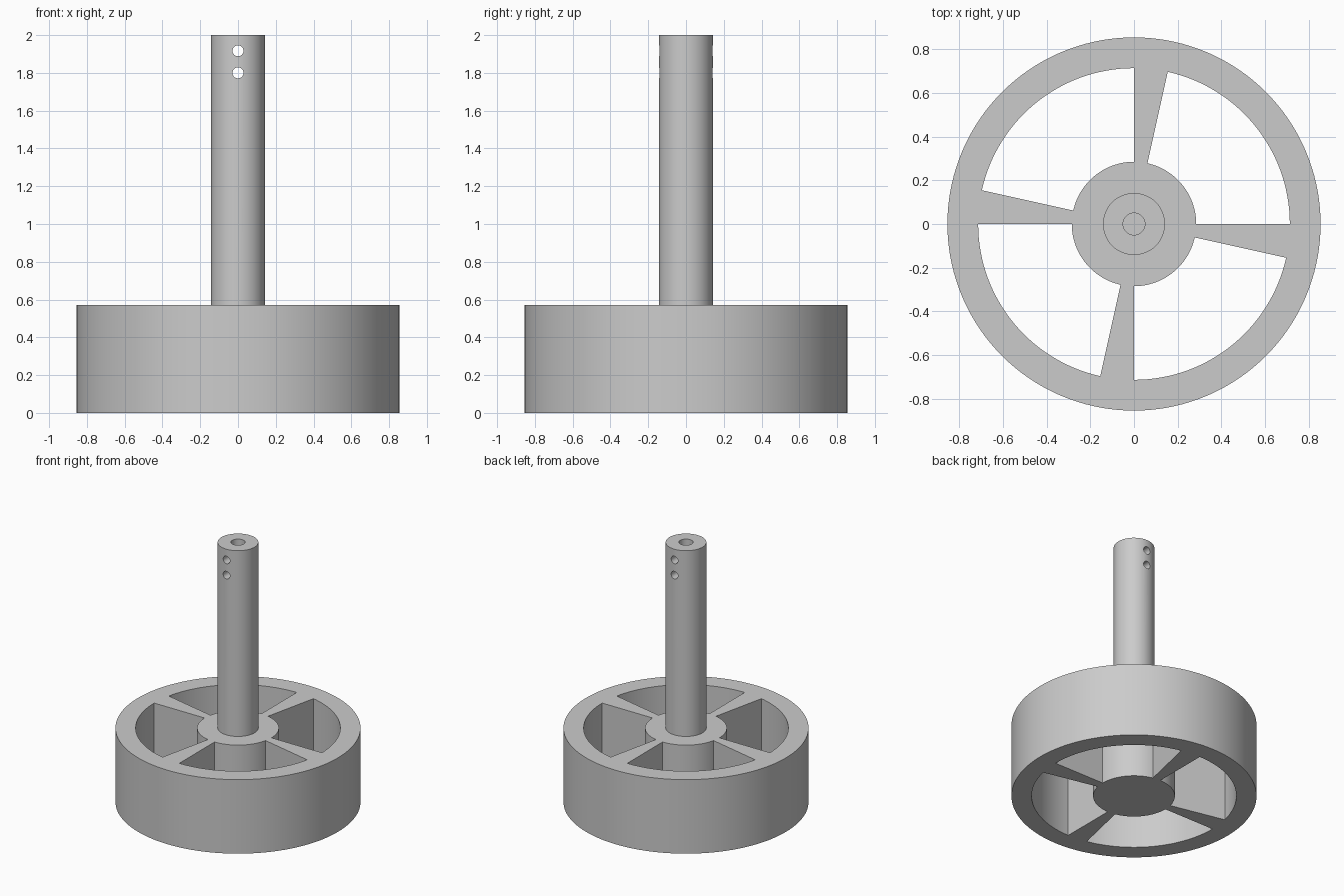
import bpy, bmesh
from math import radians, cos, sin, pi
from mathutils import Matrix, Vector

if "Cube" in bpy.data.objects:
    bpy.data.objects.remove(bpy.data.objects["Cube"])

RIM_OUT, RIM_IN, HUB = 0.855, 0.714, 0.285
HEIGHT, TOP = 0.57, 2.0
SHAFT, BORE, BORE_FLOOR = 0.142, 0.05, 1.715
STEP, OPENING = 2.5, 77.5  # degrees

grey = bpy.data.materials.new("plain grey")
grey.use_nodes = True
grey.diffuse_color = (0.6, 0.6, 0.6, 1)
grey.node_tree.nodes["Principled BSDF"].inputs["Base Color"].default_value = grey.diffuse_color


def add_object(name, bm):
    bmesh.ops.recalc_face_normals(bm, faces=bm.faces)
    mesh = bpy.data.meshes.new(name)
    bm.to_mesh(mesh)
    bm.free()
    mesh.materials.append(grey)
    obj = bpy.data.objects.new(name, mesh)
    bpy.context.collection.objects.link(obj)
    return obj


def select_only(obj):
    bpy.ops.object.select_all(action='DESELECT')
    obj.select_set(True)
    bpy.context.view_layer.objects.active = obj


# Spoked wheel: polar grid with four sector openings, extruded upward
bm = bmesh.new()
count = round(360 / STEP)
rings = [[bm.verts.new((r * cos(radians(i * STEP)), r * sin(radians(i * STEP)), 0))
          for i in range(count)] for r in (HUB, RIM_IN, RIM_OUT)]
bm.faces.new(rings[0])
for i in range(count):
    j = (i + 1) % count
    is_spoke = (i * STEP) % 90 >= OPENING
    for k, (inner, outer) in enumerate(zip(rings, rings[1:])):
        if k == 1 or is_spoke:
            bm.faces.new((inner[i], outer[i], outer[j], inner[j]))
result = bmesh.ops.extrude_face_region(bm, geom=bm.faces[:], use_keep_orig=True)
raised = [g for g in result["geom"] if isinstance(g, bmesh.types.BMVert)]
bmesh.ops.translate(bm, verts=raised, vec=Vector((0, 0, HEIGHT)))
wheel = add_object("spoked_wheel", bm)

# Shaft: lathed profile with a blind bore, its foot sunk slightly into the hub
bm = bmesh.new()
profile = [(0, BORE_FLOOR), (BORE, BORE_FLOOR), (BORE, TOP), (SHAFT, TOP),
           (SHAFT, HEIGHT - 0.05), (0, HEIGHT - 0.05)]
points = [bm.verts.new((r, 0, z)) for r, z in profile]
edges = [bm.edges.new(pair) for pair in zip(points, points[1:])]
bmesh.ops.spin(bm, geom=points + edges, cent=(0, 0, 0), axis=(0, 0, 1),
               angle=2 * pi, steps=96, use_merge=True)
bmesh.ops.remove_doubles(bm, verts=bm.verts, dist=0.0001)
shaft = add_object("shaft", bm)

# Two cross holes drilled front to back
bm = bmesh.new()
for z in (1.80, 1.917):
    bmesh.ops.create_cone(bm, cap_ends=True, segments=32, radius1=0.029, radius2=0.029, depth=0.6,
                          matrix=Matrix.Translation((0, 0, z)) @ Matrix.Rotation(pi / 2, 4, 'X'))
drill = add_object("hole_cutter", bm)
drill.hide_render = True
cut = shaft.modifiers.new("cross_holes", 'BOOLEAN')
cut.operation = 'DIFFERENCE'
cut.solver = 'EXACT'
cut.object = drill
select_only(shaft)
bpy.ops.object.modifier_apply(modifier=cut.name)
bpy.data.objects.remove(drill)

# Smooth the round walls, keep the corners sharp
for part in (wheel, shaft):
    select_only(part)
    bpy.ops.object.shade_smooth_by_angle(angle=radians(30))
